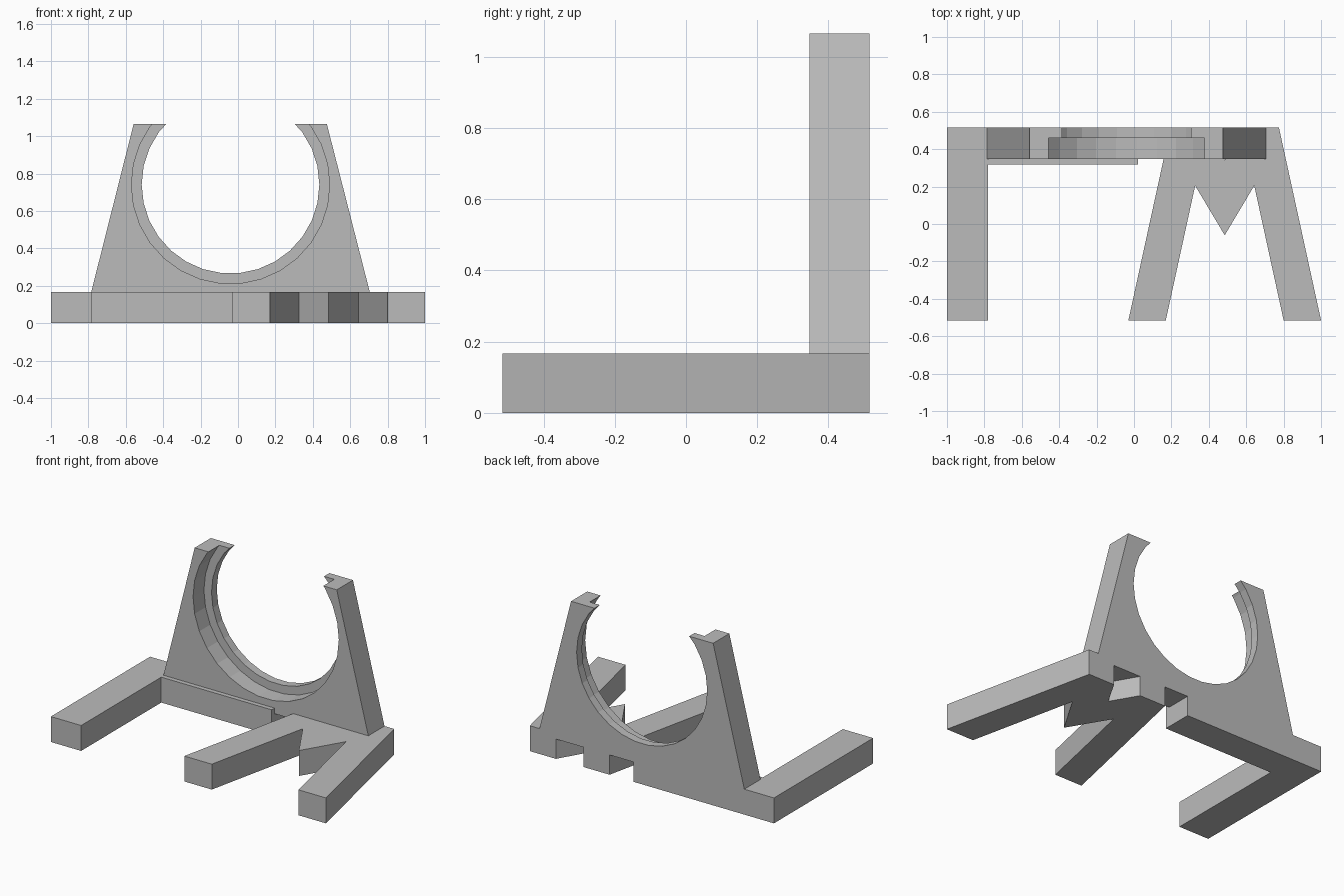
import bpy
import bmesh
import math
from mathutils import Matrix

cube = bpy.data.objects.get("Cube")
if cube:
    bpy.data.objects.remove(cube, do_unlink=True)

grey = bpy.data.materials.new("plain grey")
grey.use_nodes = True
colour = (0.5, 0.5, 0.5, 1)
grey.diffuse_color = colour
grey.node_tree.nodes["Principled BSDF"].inputs["Base Color"].default_value = colour

FRONT, BACK = -0.515, 0.515
BASE_TOP = 0.167
PLATE_FRONT, LIP_FRONT = 0.347, 0.46


def finish(name, bm):
    bmesh.ops.recalc_face_normals(bm, faces=bm.faces)
    mesh = bpy.data.meshes.new(name)
    bm.to_mesh(mesh)
    bm.free()
    mesh.materials.append(grey)
    obj = bpy.data.objects.new(name, mesh)
    bpy.context.collection.objects.link(obj)
    return obj


def prism(name, points, direction):
    """Extrude a flat 3D outline along a direction."""
    bm = bmesh.new()
    face = bm.faces.new([bm.verts.new(p) for p in points])
    result = bmesh.ops.extrude_face_region(bm, geom=[face])
    verts = [v for v in result["geom"] if isinstance(v, bmesh.types.BMVert)]
    bmesh.ops.translate(bm, verts=verts, vec=direction)
    return finish(name, bm)


def base_part(name, outline):
    return prism(name, [(x, y, 0) for x, y in outline], (0, 0, BASE_TOP))


def bore(target, radius, y0, y1):
    """Cut a round hole along y through the plate."""
    bm = bmesh.new()
    place = Matrix.Translation((-0.04, (y0 + y1) / 2, 0.741)) @ Matrix.Rotation(math.pi / 2, 4, "X")
    # a vertex sits at each horizontal extreme of the ring
    place = place @ Matrix.Rotation(math.pi / 2, 4, "Z")
    bmesh.ops.create_cone(bm, cap_ends=True, segments=30, radius1=radius,
                          radius2=radius, depth=y1 - y0, matrix=place)
    cutter = finish("bore_cutter", bm)
    cutter.hide_render = True
    mod = target.modifiers.new("bore", "BOOLEAN")
    mod.operation = "DIFFERENCE"
    mod.solver = "EXACT"
    mod.object = cutter
    bpy.context.view_layer.objects.active = target
    bpy.ops.object.modifier_apply(modifier=mod.name)
    bpy.data.objects.remove(cutter, do_unlink=True)


# Angled base bracket: long leg with a bar along the back
base_part("angled_base", [(-1, FRONT), (-0.78, FRONT), (-0.78, 0.317),
                          (0.022, 0.317), (0.022, BACK), (-1, BACK)])

# Forked base: one half outline, mirrored about its own centre line
MID = 0.485
half = [(0.515, FRONT), (0.29, BACK), (0.1, BACK)]
inner = [(0.158, 0.205), (0.315, FRONT)]
outline = [(MID + x, y) for x, y in half] + [(MID, 0.343)]
outline += [(MID - x, y) for x, y in reversed(half)]
outline += [(MID - x, y) for x, y in reversed(inner)] + [(MID, -0.06)]
outline += [(MID + x, y) for x, y in inner]
base_part("forked_base", outline)

# Tapered upright plate with an open-topped stepped ring seat
taper = [(-0.794, 0.13), (0.714, 0.13), (0.475, 1.065), (-0.558, 1.065)]
plate = prism("ring_holder_plate", [(x, PLATE_FRONT, z) for x, z in taper],
              (0, BACK - PLATE_FRONT, 0))
bore(plate, 0.475, PLATE_FRONT - 0.1, BACK + 0.1)
bore(plate, 0.53, PLATE_FRONT - 0.1, LIP_FRONT)
